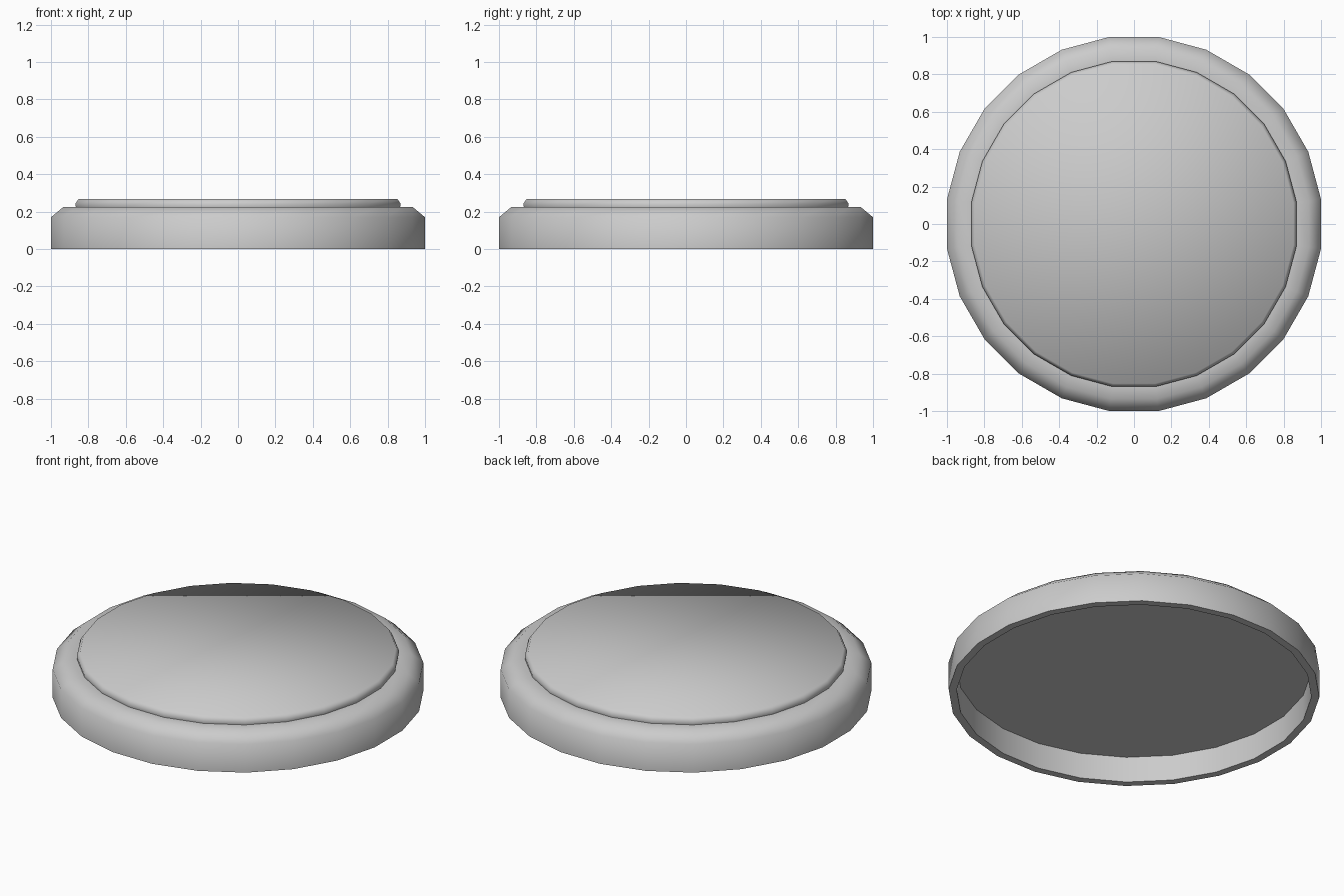
import bpy, bmesh, math

if "Cube" in bpy.data.objects:
    bpy.data.objects.remove(bpy.data.objects["Cube"])

SIDES = 24
SCALE = 1 / math.cos(math.pi / SIDES)  # flat-to-flat radius -> corner radius


def lathe(name, profile):
    """Spin (radius, z) points around z and cap both ends."""
    bm = bmesh.new()
    rings = []
    for r, z in profile:
        ring = []
        for i in range(SIDES):
            a = (i + 0.5) * math.tau / SIDES
            ring.append(bm.verts.new((r * SCALE * math.cos(a), r * SCALE * math.sin(a), z)))
        rings.append(ring)
    for lo, hi in zip(rings, rings[1:]):
        for i in range(SIDES):
            j = (i + 1) % SIDES
            bm.faces.new((lo[i], lo[j], hi[j], hi[i]))
    bm.faces.new(rings[0][::-1])
    bm.faces.new(rings[-1])
    bmesh.ops.recalc_face_normals(bm, faces=bm.faces)
    mesh = bpy.data.meshes.new(name)
    bm.to_mesh(mesh)
    bm.free()
    obj = bpy.data.objects.new(name, mesh)
    bpy.context.collection.objects.link(obj)
    bpy.ops.object.select_all(action='DESELECT')
    obj.select_set(True)
    bpy.context.view_layer.objects.active = obj
    bpy.ops.object.shade_smooth_by_angle(angle=math.radians(60))
    return obj


# Hollow lid: recessed underside, rim, chamfered shoulder and raised top disc
lathe("lid", [
    (0.957, 0.155), (0.957, 0.0), (1.0, 0.0), (1.0, 0.17),
    (0.935, 0.224), (0.867, 0.224), (0.87, 0.242), (0.853, 0.268),
])
